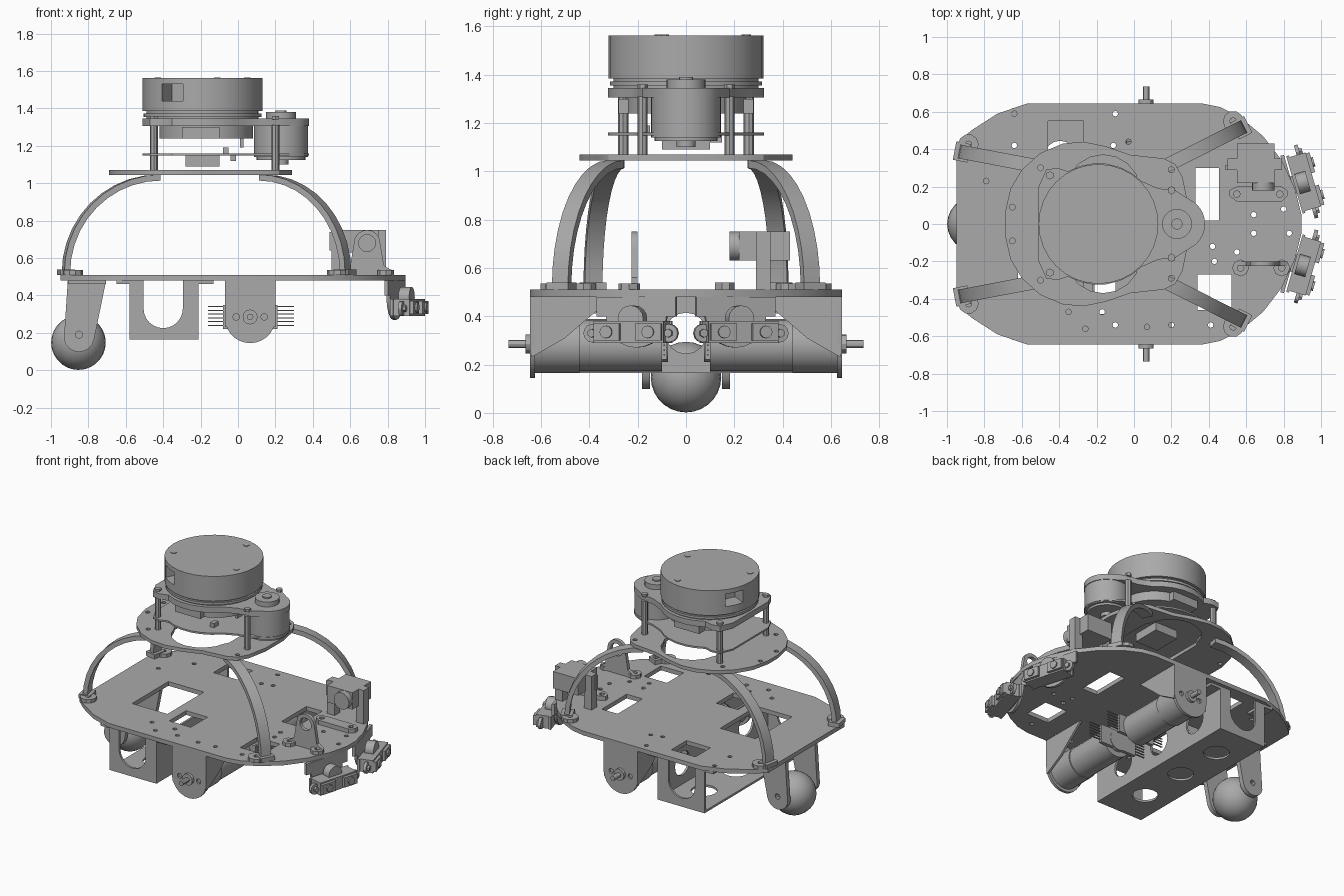
import bpy, bmesh, math
from mathutils import Matrix, Vector

old = bpy.data.objects.get("Cube")
if old:
    bpy.data.objects.remove(old, do_unlink=True)

grey = bpy.data.materials.new("plain_grey")
grey.use_nodes = True
grey.diffuse_color = (0.4, 0.4, 0.4, 1)
grey.node_tree.nodes["Principled BSDF"].inputs["Base Color"].default_value = (0.4, 0.4, 0.4, 1)

AXES = {"xy": ((1, 0, 0), (0, 1, 0), (0, 0, 1)),
        "xz": ((1, 0, 0), (0, 0, 1), (0, -1, 0)),
        "yz": ((0, 1, 0), (0, 0, 1), (1, 0, 0))}
parts = []


def add(name, mesh):
    ob = bpy.data.objects.new(name, mesh)
    bpy.context.scene.collection.objects.link(ob)
    mesh.materials.clear()
    mesh.materials.append(grey)
    parts.append(ob)
    return ob


def baked(ob):
    dg = bpy.context.evaluated_depsgraph_get()
    return bpy.data.meshes.new_from_object(ob.evaluated_get(dg))


def from_bm(name, bm):
    me = bpy.data.meshes.new(name)
    bm.to_mesh(me)
    bm.free()
    return add(name, me)


def box(name, lo, hi, turn=0):
    """Box between two corners, turned about its own centre."""
    lo, hi = Vector(lo), Vector(hi)
    bm = bmesh.new()
    m = Matrix.Translation((lo + hi) / 2) @ Matrix.Rotation(turn, 4, "Z") @ Matrix.Diagonal((*(hi - lo), 1))
    bmesh.ops.create_cube(bm, size=1, matrix=m)
    return from_bm(name, bm)


def rod(name, a, b, r, r2=None, n=24):
    """Cylinder or cone from point a to point b."""
    a, b = Vector(a), Vector(b)
    q = (b - a).to_track_quat("Z", "Y").to_matrix().to_4x4()
    bm = bmesh.new()
    bmesh.ops.create_cone(bm, cap_ends=True, segments=n, radius1=r, radius2=r if r2 is None else r2,
                          depth=(b - a).length, matrix=Matrix.Translation((a + b) / 2) @ q)
    return from_bm(name, bm)


def arc(cx, cy, r, a0, a1, n=10):
    return [(cx + r * math.cos(math.radians(a0 + (a1 - a0) * i / n)),
             cy + r * math.sin(math.radians(a0 + (a1 - a0) * i / n))) for i in range(n + 1)]


def ring(cx, cy, r, n=12):
    return arc(cx, cy, r, 0, 360, n)[:-1]


def rect(x0, x1, y0, y1):
    return [(x0, y0), (x1, y0), (x1, y1), (x0, y1)]


def mirrored(pts):
    return pts + [(x, -y) for x, y in reversed(pts)]


def sheet(name, loops, a, b, plane="xy"):
    """Flat sheet with holes, between two positions on the axis across its plane."""
    cu = bpy.data.curves.new(name, "CURVE")
    cu.dimensions, cu.fill_mode, cu.extrude = "2D", "BOTH", abs(b - a) / 2
    for pts in loops:
        s = cu.splines.new("POLY")
        s.points.add(len(pts) - 1)
        for p, (u, v) in zip(s.points, pts):
            p.co = (u, v, 0, 1)
        s.use_cyclic_u = True
    tmp = bpy.data.objects.new(name, cu)
    bpy.context.scene.collection.objects.link(tmp)
    me = baked(tmp)
    bpy.data.objects.remove(tmp, do_unlink=True)
    u, v, w = (Vector(c) for c in AXES[plane])
    m = Matrix((u, v, w)).transposed().to_4x4()
    axis = Vector([abs(c) for c in w])
    me.transform(Matrix.Translation(axis * (a + b) / 2) @ m)
    me.name = name
    return add(name, me)


# Base deck with windows and drilled holes
deck = mirrored([(-.95, .43), (-.87, .5), (-.73, .59), (-.57, .645), (.36, .645), (.46, .625),
                 (.57, .57), (.69, .47), (.79, .34), (.86, .19), (.895, .05)])
windows = [rect(-.46, -.27, .38, .55), rect(.33, .455, .02, .3), rect(.34, .52, -.46, -.27),
           rect(-.62, -.34, -.31, .1), rect(-.27, -.1, -.39, -.2)]
drilled = [(-.64, .59), (-.1, .59), (-.64, .42), (-.11, .42), (-.03, .44), (-.79, .23), (.42, -.12),
           (.43, -.2), (.2, -.54), (.07, -.55), (-.1, -.54), (-.26, -.56), (-.35, -.47), (-.17, -.47),
           (.64, -.05), (.64, .05), (.83, -.05), (.41, -.54), (.55, -.15), (.8, .08)]
sheet("base_deck", [deck] + windows + [ring(x, y, .015, 8) for x, y in drilled], .48, .51)

# Feet and curved arms that carry the upper deck
for side in (1, -1):
    for label, foot, top in (("rear", (-.92, .385), (-.42, .29)), ("front", (.575, .515), (.13, .29))):
        f, t = Vector((foot[0], foot[1] * side, 0)), Vector((top[0], top[1] * side, 0))
        d = (t - f).normalized()
        across = Vector((-d.y, d.x, 0)) * .037
        bm = bmesh.new()
        rows = []
        for i in range(11):
            a = math.pi / 2 * i / 10
            c = f + (t - f) * (1 - math.cos(a)) + Vector((0, 0, .52 + .51 * math.sin(a)))
            out = (-d * math.cos(a) + Vector((0, 0, math.sin(a)))) * .016
            rows.append([bm.verts.new(c + s * across + k * out)
                         for s, k in ((-1, -1), (1, -1), (1, 1), (-1, 1))])
        for p, q in zip(rows, rows[1:]):
            for j in range(4):
                bm.faces.new((p[j], p[j - 1], q[j - 1], q[j]))
        bm.faces.new(rows[0])
        bm.faces.new(rows[-1][::-1])
        bmesh.ops.recalc_face_normals(bm, faces=bm.faces)
        from_bm(label + "_arm", bm)
        bx, by = (-.885, .425) if label == "rear" else (.53, .55)
        sheet(label + "_foot", [ring(bx, by * side, .055, 10), ring(bx, by * side, .018, 8)], .51, .535)
        box(label + "_foot_base", f + Vector((-.04, -.05, .51)), f + Vector((.04, .05, .54)), math.atan2(d.y, d.x))

# Upper deck
upper = mirrored([(-.69, .06), (-.66, .19), (-.6, .29), (-.5, .38), (-.38, .43), (-.27, .44), (-.15, .415),
                  (-.02, .37), (.16, .35), (.22, .32), (.26, .25), (.29, .1)])
slot = mirrored([(-.38, .17)] + arc(-.165, .17, .2, 170, 10, 8) + [(.05, .17)])
sheet("upper_deck", [upper, slot] + [ring(x, y * s, .016, 8) for s in (1, -1)
                                     for x, y in ((-.65, .09), (.2, .29), (-.5, .3))], 1.045, 1.07)

# Scanner carrier, circuit board and standoffs
pear = mirrored([(-.51, .2), (-.47, .29), (-.41, .3)] + arc(-.19, 0, .325, 120, 45, 6)
                + [(.13, .19), (.22, .18)] + arc(.235, 0, .145, 65, 6, 6))
sheet("scanner_carrier", [pear], 1.305, 1.345)
sheet("circuit_board", [pear], 1.148, 1.16)
for s in (1, -1):
    for x, y in ((-.45, .26), (.2, .18)):
        rod("standoff", (x, y * s, 1.07), (x, y * s, 1.31), .021, n=8)
        rod("standoff_screw", (x, y * s, 1.34), (x, y * s, 1.36), .022, n=6)
rod("bearing_housing", (-.17, 0, 1.24), (-.17, 0, 1.31), .25, n=32)
for lo, hi in (((-.28, -.1, 1.09), (-.1, .1, 1.15)), ((-.08, -.2, 1.16), (-.05, -.15, 1.19)),
               ((-.04, .1, 1.12), (-.01, .15, 1.15)), ((.01, -.05, 1.19), (.03, .02, 1.24)),
               ((-.3, .2, 1.24), (-.1, .28, 1.3)), ((-.3, -.28, 1.24), (-.1, -.2, 1.3))):
    box("board_component", lo, hi)
rod("spin_motor", (.23, 0, 1.14), (.23, 0, 1.315), .145, n=32)
rod("spin_motor_rim", (.23, 0, 1.125), (.23, 0, 1.14), .13, n=32)
rod("spin_motor_boss", (.23, 0, 1.1), (.23, 0, 1.13), .04, n=16)
rod("drive_pulley", (.23, 0, 1.345), (.23, 0, 1.38), .08, n=20)
rod("pulley_cap", (.23, 0, 1.38), (.23, 0, 1.39), .03, n=12)

# Rotating scanner head with two recessed ports
rod("scanner_neck", (-.19, 0, 1.34), (-.19, 0, 1.39), .3, n=32)
rod("scanner_belt", (-.19, 0, 1.355), (-.19, 0, 1.372), .315, n=32)
head = rod("scanner_head", (-.19, 0, 1.385), (-.19, 0, 1.562), .32, n=32)
for ang in (239, 155):
    a = math.radians(ang)
    c = Vector((-.19 + .3 * math.cos(a), .3 * math.sin(a), 1.485))
    half = Vector((.09, .065, .045))
    cutter = box("port_cutter", c - half, c + half, a)
    cutter.hide_render = True
    mod = head.modifiers.new("port", "BOOLEAN")
    mod.operation, mod.solver, mod.object = "DIFFERENCE", "EXACT", cutter
    head.data = baked(head)
    head.modifiers.clear()
    parts.remove(cutter)
    bpy.data.objects.remove(cutter, do_unlink=True)
for x, y in ((-.11, .25), (-.43, -.11), (.05, -.09)):
    rod("head_screw", (x, y, 1.555), (x, y, 1.566), .02, n=6)

# Ball caster
bm = bmesh.new()
bmesh.ops.create_uvsphere(bm, u_segments=24, v_segments=14, radius=.146,
                          matrix=Matrix.Translation((-.853, 0, .148)))
from_bm("caster_ball", bm)
leg = [(-.91, .48), (-.705, .48)] + arc(-.85, .18, .082, -10, -170, 8)
for s in (1, -1):
    sheet("caster_leg", [leg, ring(-.85, .19, .02, 8)], s * .15, s * .182, "xz")
    box("caster_flange", (-.91, s * .2 - .05, .46), (-.705, s * .2 + .05, .48))
rod("caster_axle", (-.85, -.15, .19), (-.85, .15, .19), .02, n=8)

# Battery tray
cut = arc(-.4, .33, .105, 180, 360, 12)
tray_end = [(-.58, .48), (-.58, .165), (-.21, .165), (-.21, .48), (-.295, .48)] + cut[::-1] + [(-.505, .48)]
for s in (1, -1):
    sheet("tray_end", [tray_end], s * .605, s * .62, "xz")
    for x0, x1 in ((-.65, -.56), (-.23, -.13)):
        box("tray_flange", (x0, s * .55 - .07, .462), (x1, s * .55 + .07, .48))
sheet("tray_floor", [rect(-.58, -.21, -.62, .62)] + [ring(-.395, y, .085, 16) for y in (-.36, 0, .36)], .165, .18)
sheet("tray_wall", [rect(-.62, .62, .165, .48)] + [ring(y, .33, .085, 16) for y in (-.36, 0, .36)],
      -.225, -.21, "yz")

# Drive motors, brackets, shafts and encoder pins
hanger = [(-.07, .48)] + arc(.065, .28, .135, 180, 360, 14) + [(.2, .48)]
for s in (1, -1):
    sheet("motor_bracket", [hanger] + [ring(x, .285, .018, 8) for x in (-.01, .14)], s * .625, s * .645, "xz")
    gusset = [(s * .64, .48), (s * .64, .23), (s * .5, .31), (s * .42, .38), (s * .3, .48)]
    for x in (-.07, .185):
        sheet("bracket_gusset", [gusset], x, x + .015, "yz")
    rod("gearbox", (.065, s * .44, .28), (.065, s * .63, .28), .115)
    rod("motor_can", (.065, s * .1, .28), (.065, s * .44, .28), .108)
    rod("motor_end", (.065, s * .075, .28), (.065, s * .1, .28), .07)
    rod("shaft_collar", (.065, s * .64, .285), (.065, s * .665, .285), .04, n=12)
    rod("wheel_shaft", (.065, s * .64, .285), (.065, s * .735, .285), .017, n=12)
    box("encoder_board", (-.08, s * .09 - .012, .22), (.21, s * .09 + .012, .35))
    for i in range(6):
        z = .24 + .02 * i
        box("encoder_pin", (-.16, s * .09 - .004, z - .003), (.3, s * .09 + .004, z + .003))

# Angled distance sensors under the front edge
for s in (1, -1):
    start = len(parts)
    sheet("sensor_bracket", [rect(-.16, .16, .29, .38), ring(0, .335, .025, 10)], -.075, -.06, "yz")
    sheet("sensor_hanger", [[(-.17, .48), (-.17, .4)] + arc(0, .4, .13, 180, 360, 12) + [(.17, .4), (.17, .48)]],
          -.105, -.085, "yz")
    box("sensor_arm", (-.1, -.05, .3), (-.03, .05, .36))
    box("sensor_body", (-.06, -.15, .29), (.03, .15, .38))
    rod("sensor_dome", (-.06, 0, .39), (0, 0, .39), .055, n=16)
    for k in (1, -1):
        rod("sensor_ear", (-.02, k * .165, .33), (.0, k * .165, .33), .038, n=12)
        rod("sensor_ear_screw", (0, k * .165, .33), (.015, k * .165, .33), .018, n=6)
        box("lens_frame", (.03, k * .09 - .055, .3), (.05, k * .09 + .055, .37))
        rod("lens", (.05, k * .09, .335), (.06, k * .09, .335), .026, n=12)
    place = Matrix.Translation((.93, s * .23, 0)) @ Matrix.Rotation(s * math.radians(16), 4, "Z")
    for ob in parts[start:]:
        ob.data.transform(place)

# Servo on its stand
box("servo_body", (.55, .22, .63), (.75, .43, .75))
box("servo_ears", (.49, .29, .64), (.79, .315, .74))
rod("servo_output", (.69, .18, .69), (.69, .23, .69), .06, n=16)
for x in (.5, .73):
    box("servo_stand", (x, .29, .51), (x + .06, .35, .75))
sheet("servo_foot", [[(.55, .12), (.79, .12), (.82, .15), (.82, .18), (.79, .2), (.55, .2), (.51, .18), (.51, .15)],
                     ring(.55, .16, .018, 8), ring(.78, .16, .018, 8)], .51, .54)

# Opposite pivot bracket
pivot = [(.56, .51), (.82, .51), (.82, .535), (.78, .56)] + arc(.69, .68, .07, 0, 180, 10) + [(.6, .56), (.56, .535)]
sheet("pivot_bracket", [pivot, ring(.69, .68, .045, 16)], -.225, -.2, "xz")
for x in (.57, .79):
    sheet("pivot_foot", [ring(x, -.235, .045, 8), ring(x, -.235, .018, 8)], .51, .535)

bpy.ops.object.select_all(action="DESELECT")
for ob in parts:
    ob.select_set(True)
bpy.context.view_layer.objects.active = parts[0]
bpy.ops.object.shade_smooth_by_angle()
